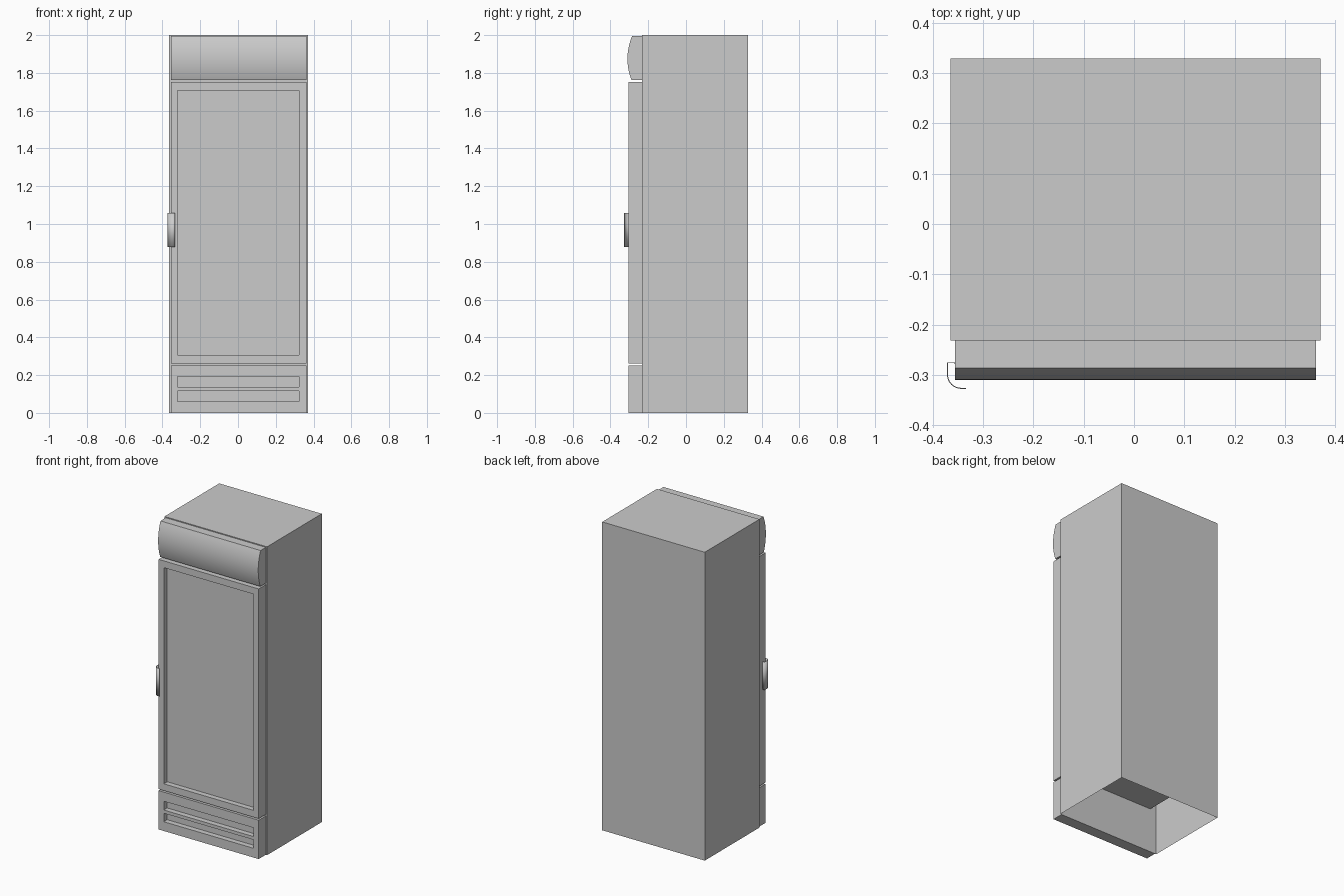
import bpy, bmesh, math

if "Cube" in bpy.data.objects:
    bpy.data.objects.remove(bpy.data.objects["Cube"])

X0, X1 = -0.356, 0.362      # width of the front parts
H0, H1 = -0.319, 0.324      # width of the openings
BODY_FRONT = -0.232
FRONT = -0.305


def finish(name, bm):
    bmesh.ops.recalc_face_normals(bm, faces=bm.faces)
    mesh = bpy.data.meshes.new(name)
    bm.to_mesh(mesh)
    bm.free()
    obj = bpy.data.objects.new(name, mesh)
    bpy.context.collection.objects.link(obj)
    return obj


def smooth(obj):
    bpy.ops.object.select_all(action='DESELECT')
    obj.select_set(True)
    bpy.context.view_layer.objects.active = obj
    bpy.ops.object.shade_smooth_by_angle(angle=math.radians(35))


def open_box(name, lo, hi, axis, sign):
    """Box with the one face pointing along axis * sign removed."""
    bm = bmesh.new()
    bmesh.ops.create_cube(bm, size=1)
    for v in bm.verts:
        v.co = [lo[i] + (v.co[i] + 0.5) * (hi[i] - lo[i]) for i in range(3)]
    bm.normal_update()
    gone = [f for f in bm.faces if f.normal[axis] * sign > 0.9]
    bmesh.ops.delete(bm, geom=gone, context='FACES')
    return finish(name, bm)


def panel(name, z0, z1, openings, depth):
    """Front panel with recessed rectangular openings."""
    bm = bmesh.new()
    xs = [X0, H0, H1, X1]
    zs = [z0] + [z for o in openings for z in o] + [z1]
    grid = [[bm.verts.new((x, FRONT, z)) for x in xs] for z in zs]
    holes = []
    for j in range(len(zs) - 1):
        for i in range(3):
            f = bm.faces.new((grid[j][i], grid[j][i + 1],
                              grid[j + 1][i + 1], grid[j + 1][i]))
            if i == 1 and j % 2 == 1:
                holes.append(f)
    rim = [e for e in bm.edges if e.is_boundary]
    # outer sides back to the cabinet
    side = bmesh.ops.extrude_edge_only(bm, edges=rim)['geom']
    for v in side:
        if isinstance(v, bmesh.types.BMVert):
            v.co.y = BODY_FRONT
    # recesses
    inner = bmesh.ops.extrude_face_region(bm, geom=holes)['geom']
    for v in inner:
        if isinstance(v, bmesh.types.BMVert):
            v.co.y = FRONT + depth
    left = [f for f in holes if f.is_valid]
    if left:
        bmesh.ops.delete(bm, geom=left, context='FACES_ONLY')
    return finish(name, bm)


def sweep(name, points, axis, a, b, closed):
    """Extrude a profile along x (points are y, z) or z (points are x, y)."""
    bm = bmesh.new()
    place = (lambda p, t: (t, *p)) if axis == 'X' else (lambda p, t: (*p, t))
    lo = [bm.verts.new(place(p, a)) for p in points]
    hi = [bm.verts.new(place(p, b)) for p in points]
    n = len(points)
    for i in range(n if closed else n - 1):
        k = (i + 1) % n
        bm.faces.new((lo[i], lo[k], hi[k], hi[i]))
    if closed:
        bm.faces.new(lo)
        bm.faces.new(hi)
    return finish(name, bm)


# cabinet shell, open underneath, with the inner compartment
open_box("cabinet", (-0.365, BODY_FRONT, 0), (0.371, 0.329, 2), 2, -1)
open_box("inner_compartment", (H0, BODY_FRONT + 0.001, 0.29), (H1, 0.29, 1.71), 1, -1)

# lower vent panel and glass door
panel("vent_panel", 0, 0.252, [(0.06, 0.115), (0.136, 0.193)], 0.035)
panel("glass_door", 0.262, 1.752, [(0.306, 1.708)], 0.035)

# curved header sign panel: arc through top, bulge and bottom
zt, zb, steps = 1.994, 1.762, 16
arc = []
for i in range(steps + 1):
    t = i / steps
    base = -0.286 - 0.003 * t
    arc.append((base - 0.0225 * (1 - (2 * t - 1) ** 2), zt + (zb - zt) * t))
header = sweep("header", [(BODY_FRONT, zt)] + arc + [(BODY_FRONT, zb)], 'X', X0, X1, True)
smooth(header)

# door handle: thin bent sheet
bend = [(-0.343 - 0.028 * math.cos(a), -0.300 - 0.027 * math.sin(a))
        for a in (math.radians(15 * i) for i in range(7))]
handle = sweep("door_handle", [(-0.356, -0.276), (-0.371, -0.276)] + bend + [(-0.334, -0.327)],
               'Z', 0.877, 1.058, False)
solid = handle.modifiers.new("thickness", 'SOLIDIFY')
solid.thickness = 0.002
solid.offset = 0
smooth(handle)
